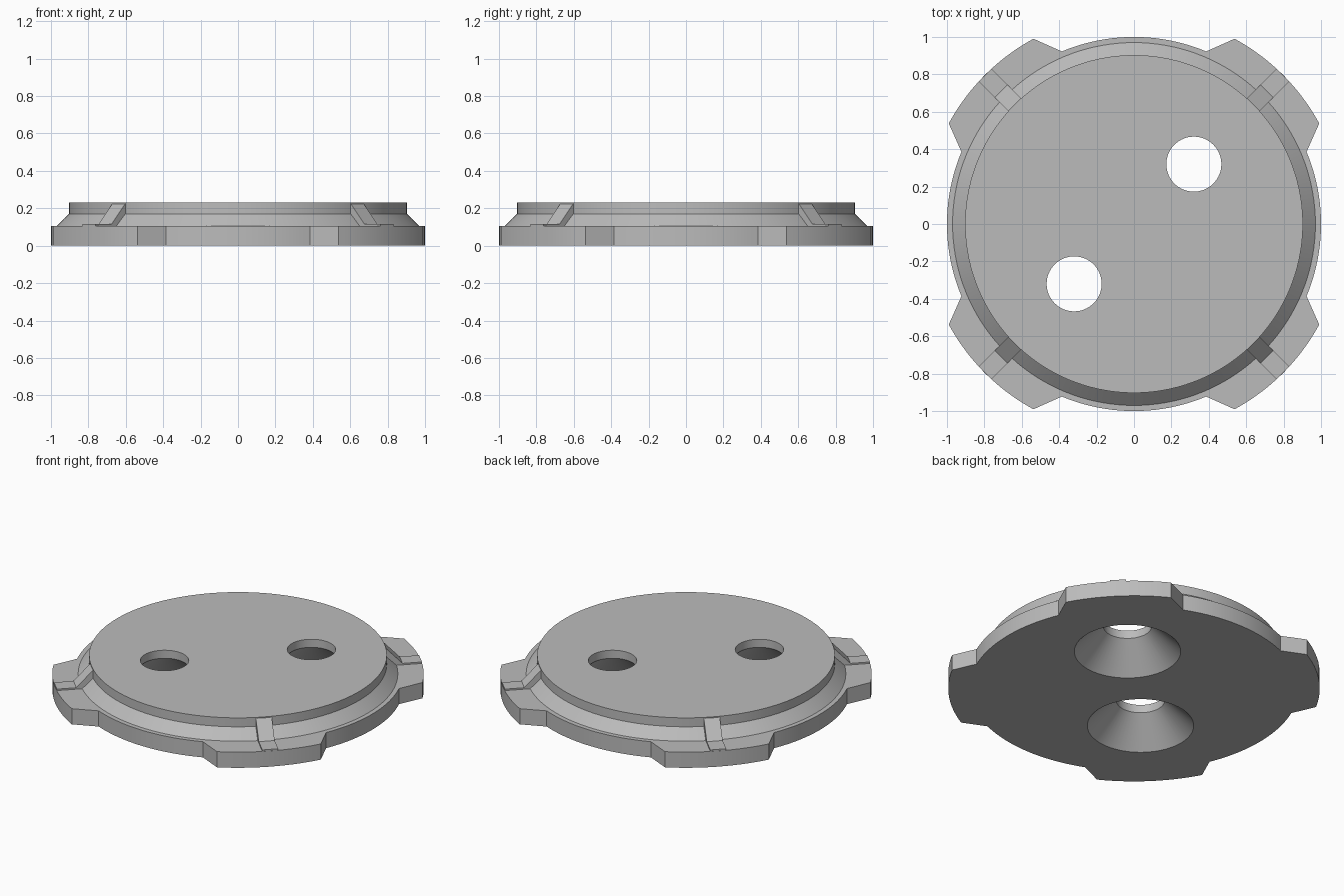
import bpy
import bmesh
from math import cos, sin, radians, pi
from mathutils import Matrix, Vector

if "Cube" in bpy.data.objects:
    bpy.data.objects.remove(bpy.data.objects["Cube"], do_unlink=True)

BASE_TOP = 0.105
DISC_TOP = 0.23
RIM = 1.0
TAB = 1.127

grey = bpy.data.materials.new("plain grey")
grey.use_nodes = True
colour = (0.5, 0.5, 0.5, 1.0)
grey.diffuse_color = colour
grey.node_tree.nodes["Principled BSDF"].inputs["Base Color"].default_value = colour


def make_object(name, bm):
    bmesh.ops.recalc_face_normals(bm, faces=bm.faces)
    mesh = bpy.data.meshes.new(name)
    bm.to_mesh(mesh)
    bm.free()
    mesh.materials.append(grey)
    obj = bpy.data.objects.new(name, mesh)
    bpy.context.collection.objects.link(obj)
    return obj


def extrude_outline(name, points, direction):
    """Solid made by sweeping a closed outline along a direction."""
    bm = bmesh.new()
    face = bm.faces.new([bm.verts.new(p) for p in points])
    swept = bmesh.ops.extrude_face_region(bm, geom=[face], use_keep_orig=True)
    verts = [v for v in swept["geom"] if isinstance(v, bmesh.types.BMVert)]
    bmesh.ops.translate(bm, verts=verts, vec=direction)
    return make_object(name, bm)


def turned_solid(name, profile, segments):
    """Stack of rings (radius, height) closed at both ends."""
    bm = bmesh.new()
    rings = []
    for r, z in profile:
        rings.append([bm.verts.new((r * cos(2 * pi * i / segments),
                                    r * sin(2 * pi * i / segments), z))
                      for i in range(segments)])
    for low, high in zip(rings, rings[1:]):
        for i in range(segments):
            j = (i + 1) % segments
            bm.faces.new((low[i], low[j], high[j], high[i]))
    bm.faces.new(rings[0])
    bm.faces.new(rings[-1])
    return make_object(name, bm)


def boolean(target, tool, operation):
    mod = target.modifiers.new(operation.title(), "BOOLEAN")
    mod.operation = operation
    mod.solver = "EXACT"
    mod.object = tool
    select(target)
    bpy.ops.object.modifier_apply(modifier=mod.name)
    bpy.data.objects.remove(tool, do_unlink=True)


def select(obj):
    bpy.ops.object.select_all(action="DESELECT")
    obj.select_set(True)
    bpy.context.view_layer.objects.active = obj


# Base plate: round rim with four wider tabs on the diagonals
def arc(radius, start, end, steps):
    for i in range(steps + 1):
        a = radians(start + (end - start) * i / steps)
        yield Vector((radius * cos(a), radius * sin(a), 0))


outline = []
for quarter in range(4):
    turn = 90 * quarter
    outline += arc(RIM, turn - 22.7, turn + 22.7, 20)
    outline += arc(TAB, turn + 28.5, turn + 61.5, 14)
body = extrude_outline("flange_body", outline, (0, 0, BASE_TOP))

# Raised disc with a sloping shoulder
disc = turned_solid("raised_disc", [(0.97, 0.05), (0.97, BASE_TOP), (0.903, 0.17),
                                    (0.903, DISC_TOP)], 144)
boolean(body, disc, "UNION")

# Two through holes, countersunk from below
for side in (1, -1):
    drill = turned_solid("drill", [(0.343, -0.02), (0.147, 0.176), (0.147, 0.3)], 64)
    drill.data.transform(Matrix.Translation((0.32 * side, 0.32 * side, 0)))
    boolean(body, drill, "DIFFERENCE")

select(body)
bpy.ops.object.shade_smooth_by_angle(angle=radians(25))

# Sloping rib and thin strip on each tab
half = 0.049
rib_profile = [(0.88, 0.09), (1.125, 0.09), (1.125, 0.115), (1.005, 0.115),
               (0.9, 0.226), (0.88, 0.226)]
names = ("back_left_rib", "back_right_rib", "front_right_rib", "front_left_rib")
for i, name in enumerate(names):
    rib = extrude_outline(name, [(r, -half, z) for r, z in rib_profile], (0, 2 * half, 0))
    rib.data.transform(Matrix.Rotation(radians(45 + 90 * i), 4, "Z"))
